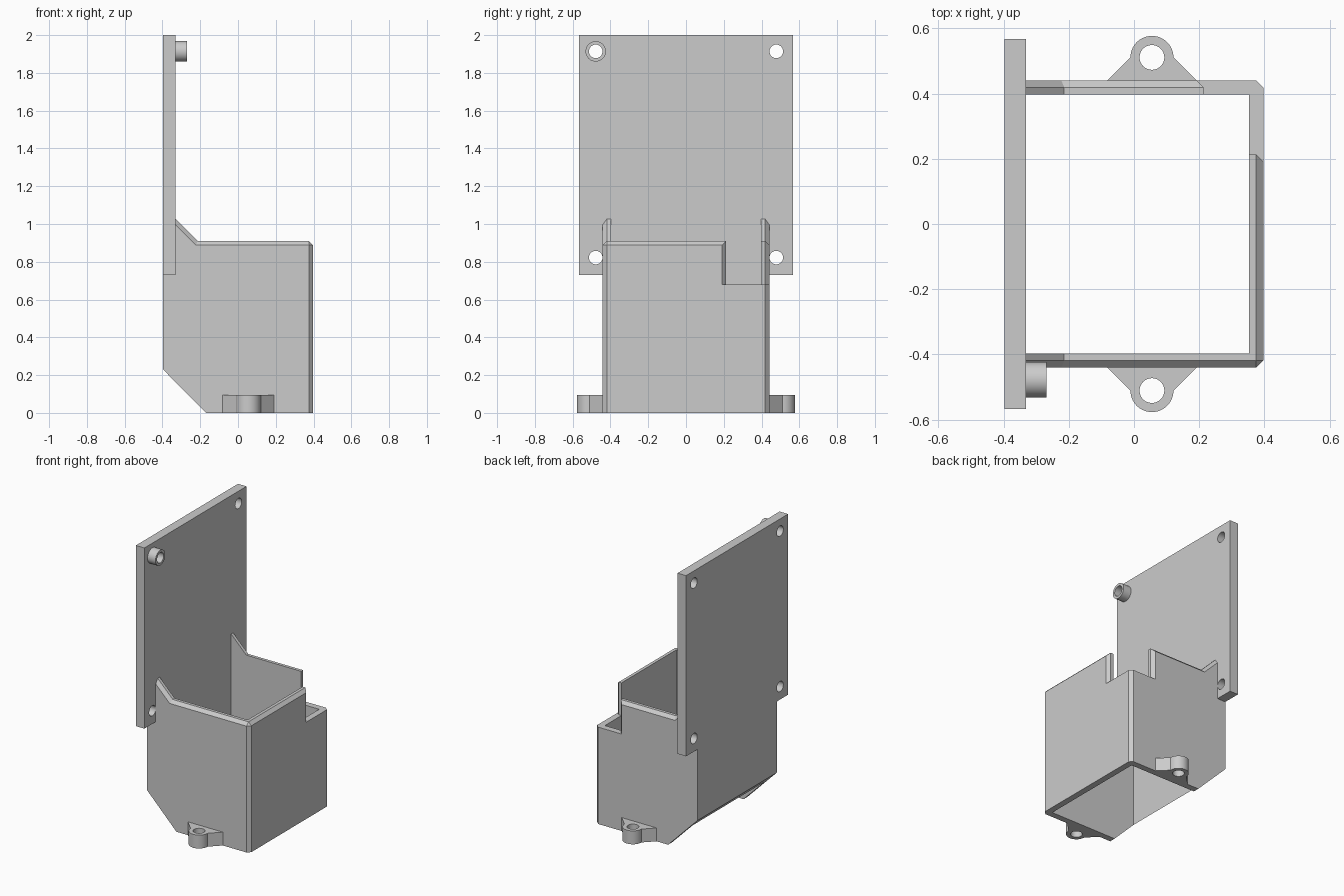
import bpy, bmesh, math

cube = bpy.data.objects.get("Cube")
if cube:
    bpy.data.objects.remove(cube, do_unlink=True)

grey = bpy.data.materials.new("light_grey")
grey.use_nodes = True
grey.diffuse_color = (0.6, 0.6, 0.6, 1)
grey.node_tree.nodes["Principled BSDF"].inputs["Base Color"].default_value = (0.6, 0.6, 0.6, 1)

PLACE = {"x": lambda a, b, t: (t, a, b),
         "y": lambda a, b, t: (a, t, b),
         "z": lambda a, b, t: (a, b, t)}


def prism(name, points, axis, low, high, chamfer=None, width=0.0):
    """Extrude a 2D outline along an axis; optionally chamfer chosen edges."""
    bm = bmesh.new()
    place = PLACE[axis]
    ends = [[bm.verts.new(place(a, b, t)) for a, b in points] for t in (low, high)]
    bm.faces.new(ends[0])
    bm.faces.new(ends[1][::-1])
    n = len(points)
    for i in range(n):
        j = (i + 1) % n
        bm.faces.new((ends[0][i], ends[1][i], ends[1][j], ends[0][j]))
    bmesh.ops.recalc_face_normals(bm, faces=bm.faces[:])
    if chamfer:
        chosen = [e for e in bm.edges if chamfer(e.verts[0].co, e.verts[1].co)]
        bmesh.ops.bevel(bm, geom=chosen, offset=width, segments=1,
                        profile=0.5, affect="EDGES")
    mesh = bpy.data.meshes.new(name)
    bm.to_mesh(mesh)
    bm.free()
    mesh.materials.append(grey)
    obj = bpy.data.objects.new(name, mesh)
    bpy.context.collection.objects.link(obj)
    return obj


def rect(a0, a1, b0, b1):
    return [(a0, b0), (a1, b0), (a1, b1), (a0, b1)]


def arc(a, b, radius, start=0.0, sweep=2 * math.pi, steps=48, closed=True):
    count = steps if closed else steps + 1
    return [(a + radius * math.cos(start + sweep * i / steps),
             b + radius * math.sin(start + sweep * i / steps)) for i in range(count)]


def activate(obj):
    bpy.ops.object.select_all(action="DESELECT")
    obj.select_set(True)
    bpy.context.view_layer.objects.active = obj


def cut(obj, cutter):
    cutter.hide_render = True
    mod = obj.modifiers.new("cut", "BOOLEAN")
    mod.operation, mod.solver, mod.object = "DIFFERENCE", "EXACT", cutter
    activate(obj)
    bpy.ops.object.modifier_apply(modifier=mod.name)
    bpy.data.objects.remove(cutter, do_unlink=True)


def finish(obj):
    activate(obj)
    bpy.ops.object.shade_smooth_by_angle(angle=math.radians(30))


BACK, PLATE_FRONT, FRONT = -0.397, -0.331, 0.397
SIDE, INNER, RIM, PLATE_LOW = 0.441, 0.397, 0.91, 0.73


# Housing: side outline with chamfered rim and front corners
def outer_edge(p, q):
    front = min(p.x, q.x) > FRONT - 0.001
    rim = min(p.z, q.z) > RIM - 0.001 and abs(p.x - q.x) > 0.01
    along_y = abs(p.y - q.y) > 0.01
    upright = abs(p.z - q.z) > 0.5
    return rim or (front and (upright or (along_y and p.z > 0.5)))


outline = [(BACK, 0.23), (-0.17, 0), (FRONT, 0), (FRONT, RIM), (-0.214, RIM),
           (PLATE_FRONT, 1.027), (PLATE_FRONT, PLATE_LOW), (BACK, PLATE_LOW)]
housing = prism("housing", outline, "y", -SIDE, SIDE, outer_edge, 0.022)
cut(housing, prism("hollow_cutter", rect(PLATE_FRONT, 0.353, -INNER, INNER), "z", -0.2, 1.3))

# Corner notch with flared edges
flare = [(0.213, 0.213), (0.213, 0.419), (0.16, 0.472), (0.5, 0.5),
         (0.428, 0.16), (0.375, 0.213)]
cut(housing, prism("notch_cutter", flare, "z", 0.681, 1.2))
finish(housing)

# Mounting plate with four screw holes
plate = prism("mounting_plate", rect(-0.567, 0.567, PLATE_LOW, 2), "x", BACK, PLATE_FRONT)
for y in (-0.478, 0.478):
    for z in (0.822, 1.914):
        cut(plate, prism("hole_cutter", arc(y, z, 0.036), "x", -0.6, 0))
finish(plate)

# Hollow boss on one upper hole
boss = prism("screw_boss", arc(-0.478, 1.914, 0.054), "x", PLATE_FRONT, -0.269)
cut(boss, prism("hole_cutter", arc(-0.478, 1.914, 0.036), "x", -0.6, 0))
finish(boss)

# Screw ears at the foot of both sides
for name, s in (("left_ear", 1), ("right_ear", -1)):
    tip = arc(0.055, 0.511, 0.066, 0, math.pi, 32, closed=False)
    ear_outline = [(0.191, SIDE)] + tip + [(-0.081, SIDE)]
    ear = prism(name, [(x, s * y) for x, y in ear_outline], "z", 0, 0.094)
    cut(ear, prism("hole_cutter", arc(0.055, s * 0.511, 0.038), "z", -0.1, 0.3))
    ear.name = "back_ear" if s > 0 else "front_ear"
    finish(ear)
